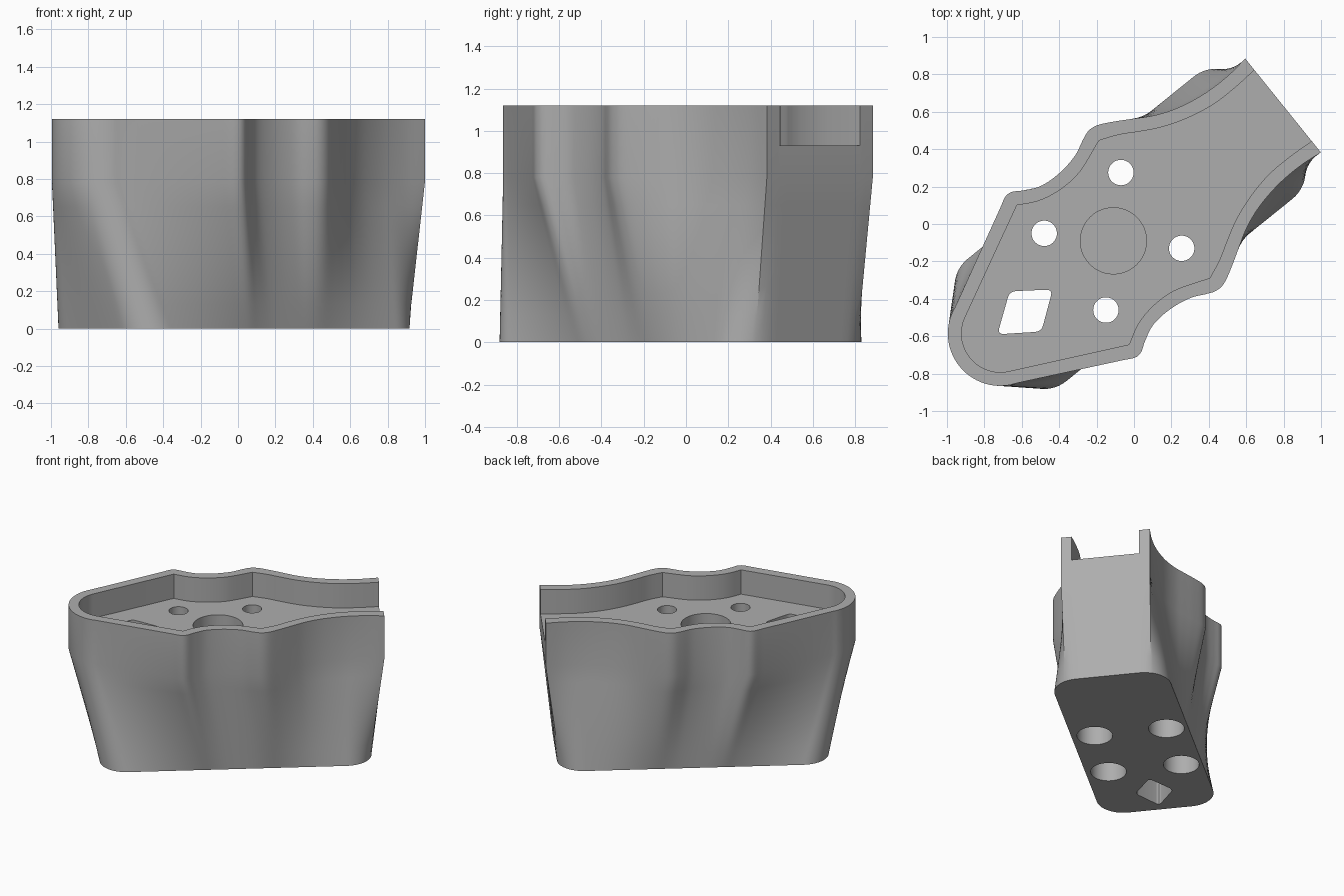
import bpy, bmesh, math
from mathutils import Vector

if "Cube" in bpy.data.objects:
    bpy.data.objects.remove(bpy.data.objects["Cube"])

AXIS = math.radians(38.87)          # long axis of the mount in plan
C, S = math.cos(AXIS), math.sin(AXIS)
V_SHIFT = -0.007
TOP, FLOOR, SHOULDER = 1.12, 0.93, 0.78

grey = bpy.data.materials.new("grey")
grey.diffuse_color = (0.42, 0.42, 0.42, 1)
grey.use_nodes = True
grey.node_tree.nodes["Principled BSDF"].inputs["Base Color"].default_value = grey.diffuse_color


def world(p, z):
    u, v = p[0], p[1] + V_SHIFT
    return (u * C - v * S, u * S + v * C, z)


def spline(pts, n=6):
    """Catmull-Rom curve through the points."""
    pts = [Vector(p) for p in pts]
    q = [2 * pts[0] - pts[1]] + pts + [2 * pts[-1] - pts[-2]]
    out = []
    for a, b, c, d in zip(q, q[1:], q[2:], q[3:]):
        for i in range(n):
            t = i / n
            out.append(0.5 * (2 * b + (c - a) * t + (2 * a - 5 * b + 4 * c - d) * t * t
                              + (3 * b - a - 3 * c + d) * t ** 3))
    return out + [pts[-1]]


def resample(pts, n):
    """n + 1 points evenly spaced along a polyline."""
    acc = [0]
    for a, b in zip(pts, pts[1:]):
        acc.append(acc[-1] + (b - a).length)
    out, k = [], 0
    for i in range(n + 1):
        s = acc[-1] * i / n
        while k < len(pts) - 2 and acc[k + 1] < s:
            k += 1
        out.append(pts[k].lerp(pts[k + 1], (s - acc[k]) / (acc[k + 1] - acc[k])))
    return out


def arc(cx, cy, r, a0, a1, n):
    return [Vector((cx + r * math.cos(math.radians(a0 + (a1 - a0) * i / n)),
                    cy + r * math.sin(math.radians(a0 + (a1 - a0) * i / n)))) for i in range(n + 1)]


def mirrored(half):
    """Close a half outline that starts and ends on the long axis."""
    return half + [Vector((p.x, -p.y)) for p in reversed(half[1:-1])]


def loft(name, rings):
    bm = bmesh.new()
    loops = [[bm.verts.new(co) for co in ring] for ring in rings]
    n = len(loops[0])
    for lo, hi in zip(loops, loops[1:]):
        for i in range(n):
            j = (i + 1) % n
            bm.faces.new((lo[i], lo[j], hi[j], hi[i]))
    bm.faces.new(loops[0][::-1])
    bm.faces.new(loops[-1])
    bmesh.ops.recalc_face_normals(bm, faces=bm.faces[:])
    mesh = bpy.data.meshes.new(name)
    bm.to_mesh(mesh)
    bm.free()
    mesh.materials.append(grey)
    ob = bpy.data.objects.new(name, mesh)
    bpy.context.collection.objects.link(ob)
    return ob


# Upper outline: flat end, wavy flank, round nose
flank = spline([(1.018, .322), (.891, .309), (.763, .3105), (.648, .326), (.542, .353),
                (.445, .393), (.358, .443), (.27, .495), (.18, .541), (.12, .547),
                (.064, .526), (-.017, .489), (-.136, .469), (-.2575, .477), (-.351, .52),
                (-.397, .549), (-.44, .554), (-.504, .522), (-.56, .494), (-.99, .278),
                (-1.051, .2495)])
N_END, N_FLANK, N_NOSE = 8, 110, 24
nose = arc(-.924, 0, .28, 117, 180, N_NOSE)
upper = ([Vector((1.018, .322 * i / N_END)) for i in range(N_END)]
         + resample(flank, N_FLANK)[:-1] + nose)

# Foot outline: rounded rectangle, sampled to match the upper outline
A, B, R, CU = .776, .23, .19, -.033
front = [Vector((CU + A + R, 0))] + arc(CU + A, B, R, 0, 25, 8)
side = arc(CU + A, B, R, 25, 90, 16) + [Vector((CU - A, B + R))]
back = arc(CU - A, B, R, 90, 180, 24) + [Vector((CU - A - R, 0))]
foot = resample(front, N_END)[:-1] + resample(side, N_FLANK)[:-1] + resample(back, N_NOSE)

upper, foot = mirrored(upper), mirrored(foot)
STEPS = 6
rings = [[world(f.lerp(t, k / STEPS), SHOULDER * k / STEPS) for f, t in zip(foot, upper)]
         for k in range(STEPS + 1)]
rings.append([world(p, TOP) for p in upper])
body = loft("mount_body", rings)

# Tray pocket, open at the flat end
inner_a = spline([(1.018, .244), (.891, .236), (.75, .237), (.63, .256), (.51, .29),
                  (.41, .332), (.32, .381), (.235, .43), (.1345, .472)])
inner_b = spline([(.1345, .472), (.0, .421), (-.07, .402), (-.136, .396), (-.2, .398),
                  (-.27, .409), (-.34, .432), (-.4246, .478)])
pocket = mirrored([Vector((1.2, 0)), Vector((1.2, .244))] + inner_a[:-1] + inner_b
                  + arc(-.924, 0, .207, 117, 180, 16))


def prism(name, pts, z0, z1):
    return loft(name, [[(x, y, z) for x, y in pts] for z in (z0, z1)])


def disc(name, x, y, r, z0, z1):
    return prism(name, arc(x, y, r, 0, 360, 48)[:-1], z0, z1)


cutters = [loft("tray_cutter", [[world(p, z) for p in pocket] for z in (FLOOR, 1.3)]),
           disc("centre_recess_cutter", -.11, -.09, .177, .73, 1.0)]

# Screw holes, counterbored from below
for x, y in ((-.07, .275), (-.48, -.05), (.255, -.13), (-.15, -.46)):
    cutters.append(disc("screw_cutter", x, y, .068, .5, 1.0))
    cutters.append(disc("counterbore_cutter", x, y, .127, -.1, .72))

# Cable slot with rounded corners
corners = [Vector(p) for p in ((-.665, -.36), (-.435, -.35), (-.495, -.575), (-.73, -.59))]
slot = []
for i, p in enumerate(corners):
    a = p + (corners[i - 1] - p).normalized() * .035
    b = p + (corners[(i + 1) % 4] - p).normalized() * .035
    slot += [a.lerp(p, t).lerp(p.lerp(b, t), t) for t in (0, .25, .5, .75, 1)]
cutters.append(prism("cable_slot_cutter", slot, -.1, 1.0))

for cutter in cutters:
    cutter.hide_render = True
    mod = body.modifiers.new("cut", 'BOOLEAN')
    mod.operation, mod.solver, mod.object = 'DIFFERENCE', 'EXACT', cutter

bpy.context.view_layer.objects.active = body
body.select_set(True)
for mod in list(body.modifiers):
    bpy.ops.object.modifier_apply(modifier=mod.name)
for cutter in cutters:
    bpy.data.objects.remove(cutter)
bpy.ops.object.shade_smooth_by_angle(angle=math.radians(30))
